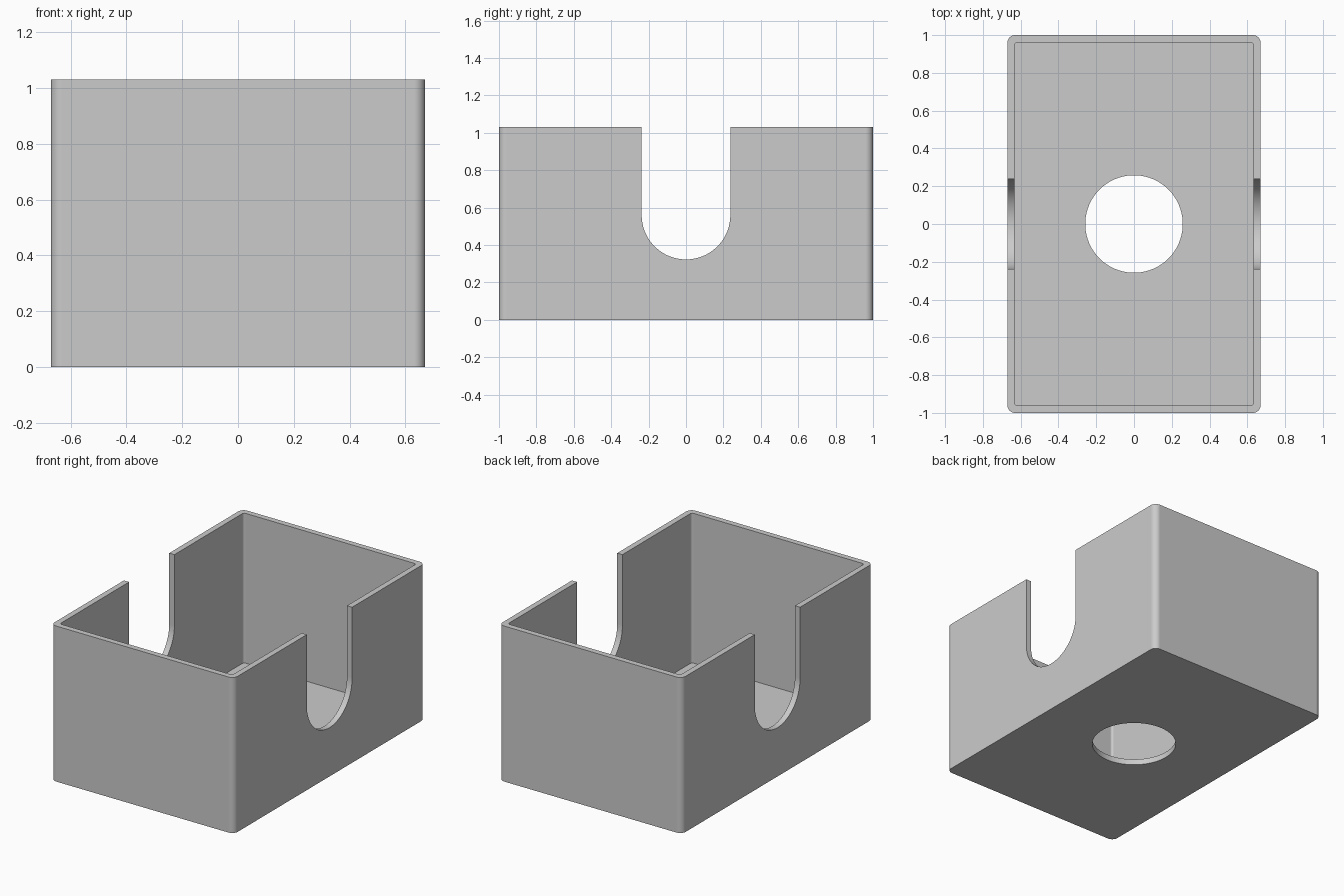
import bpy
import bmesh
from math import radians
from mathutils import Matrix

cube = bpy.data.objects.get("Cube")
if cube:
    bpy.data.objects.remove(cube, do_unlink=True)

WIDTH, DEPTH, HEIGHT = 1.34, 2.0, 1.03
WALL = 0.038
SLOT_RADIUS, SLOT_CENTRE = 0.237, 0.56
HOLE_RADIUS = 0.258

grey = bpy.data.materials.new("plain grey")
grey.use_nodes = True
colour = (0.6, 0.6, 0.6, 1)
grey.diffuse_color = colour
grey.node_tree.nodes["Principled BSDF"].inputs["Base Color"].default_value = colour


def finish(name, bm):
    bmesh.ops.recalc_face_normals(bm, faces=bm.faces)
    mesh = bpy.data.meshes.new(name)
    bm.to_mesh(mesh)
    bm.free()
    mesh.materials.append(grey)
    obj = bpy.data.objects.new(name, mesh)
    bpy.context.collection.objects.link(obj)
    return obj


def block(name, size, bottom, radius=0):
    """Box standing on the given height, with rounded upright edges."""
    bm = bmesh.new()
    bmesh.ops.create_cube(bm, size=1)
    bmesh.ops.scale(bm, vec=size, verts=bm.verts)
    bmesh.ops.translate(bm, vec=(0, 0, bottom + size[2] / 2), verts=bm.verts)
    if radius:
        upright = [e for e in bm.edges
                   if abs(e.verts[0].co.z - e.verts[1].co.z) > size[2] / 2]
        bmesh.ops.bevel(bm, geom=upright, offset=radius, segments=8,
                        profile=0.5, affect='EDGES')
    return finish(name, bm)


def cylinder(name, radius, length, matrix):
    bm = bmesh.new()
    bmesh.ops.create_cone(bm, cap_ends=True, segments=96, radius1=radius,
                          radius2=radius, depth=length, matrix=matrix)
    return finish(name, bm)


# Outer body of the open box
box = block("open_box", (WIDTH, DEPTH, HEIGHT), 0, 0.04)

# Cutters: cavity, floor hole, and the U slot through both side walls
cutters = [
    block("cavity_cutter", (WIDTH - 2 * WALL, DEPTH - 2 * WALL, HEIGHT + 1), WALL, 0.015),
    cylinder("floor_hole_cutter", HOLE_RADIUS, 1, Matrix()),
    cylinder("slot_round_cutter", SLOT_RADIUS, 2,
             Matrix.Translation((0, 0, SLOT_CENTRE)) @ Matrix.Rotation(radians(90), 4, 'Y')),
    block("slot_straight_cutter", (2, 2 * SLOT_RADIUS, 1), SLOT_CENTRE),
]

bpy.ops.object.select_all(action='DESELECT')
box.select_set(True)
bpy.context.view_layer.objects.active = box
for cutter in cutters:
    cut = box.modifiers.new(cutter.name, 'BOOLEAN')
    cut.operation = 'DIFFERENCE'
    cut.solver = 'EXACT'
    cut.object = cutter
    bpy.ops.object.modifier_apply(modifier=cut.name)
    bpy.data.objects.remove(cutter, do_unlink=True)

# Smooth rounded corners, crisp rims, flat walls
bpy.ops.object.shade_smooth_by_angle(angle=radians(30))
weighted = box.modifiers.new("flat_walls", 'WEIGHTED_NORMAL')
weighted.keep_sharp = True
